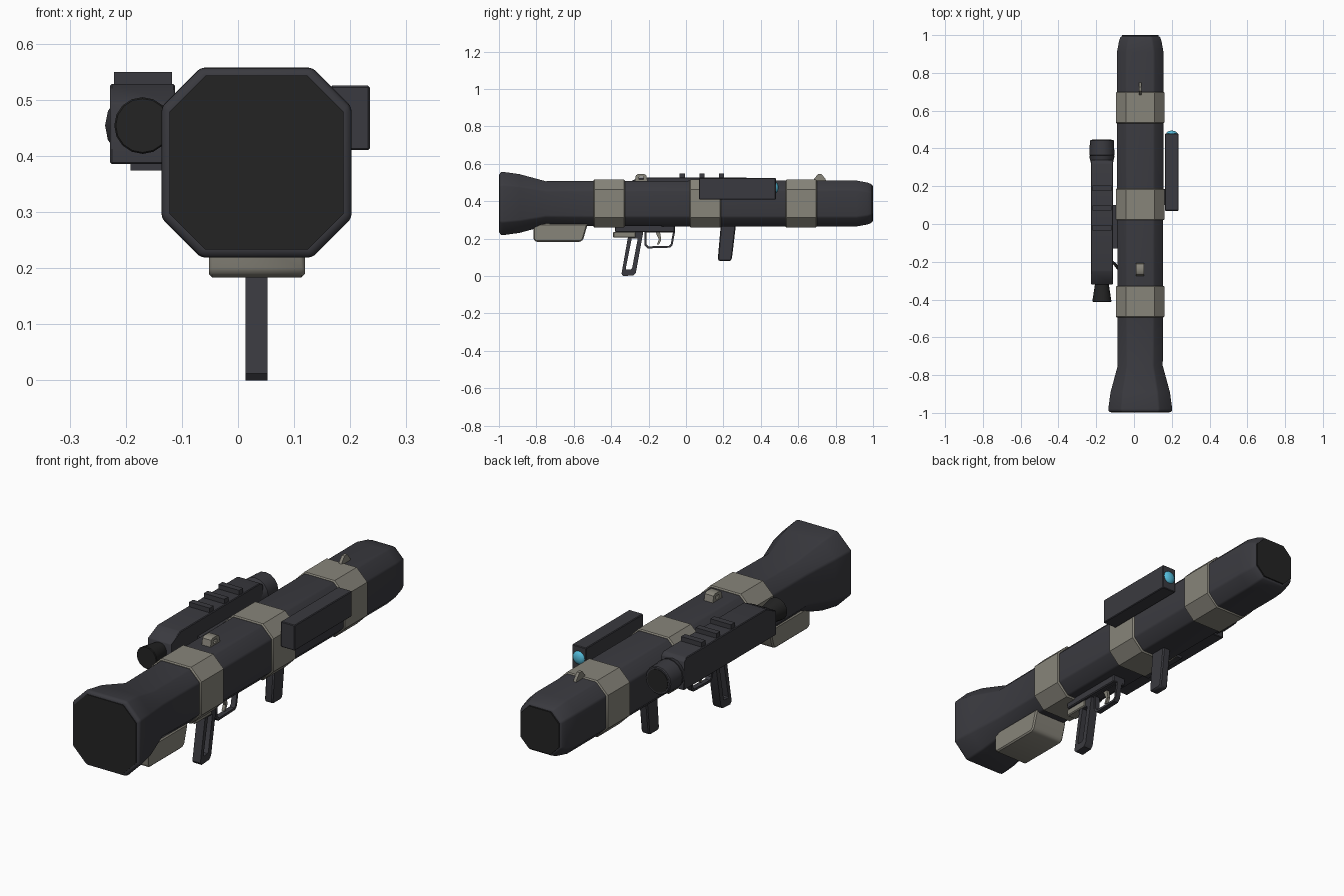
import bpy, bmesh, math
from mathutils import Matrix

if "Cube" in bpy.data.objects:
    bpy.data.objects.remove(bpy.data.objects["Cube"])

CX, CZ = 0.033, 0.388  # tube axis


def material(name, rgb):
    m = bpy.data.materials.new(name)
    m.diffuse_color = (*rgb, 1)
    m.use_nodes = True
    m.node_tree.nodes["Principled BSDF"].inputs["Base Color"].default_value = m.diffuse_color
    return m


BODY = material("charcoal", (0.042, 0.042, 0.050))
BEIGE = material("khaki grey", (0.245, 0.233, 0.195))
BLACK = material("black", (0.017, 0.017, 0.017))
CYAN = material("cyan lens", (0.09, 0.50, 0.70))


def finish(name, bm, mat, bevel=0.0, segments=1):
    bmesh.ops.recalc_face_normals(bm, faces=bm.faces)
    if bevel:
        edges = [e for e in bm.edges if e.is_manifold and e.calc_face_angle(0) > 0.4]
        bmesh.ops.bevel(bm, geom=edges, offset=bevel, segments=segments, profile=0.5,
                        affect='EDGES', clamp_overlap=True)
    me = bpy.data.meshes.new(name)
    bm.to_mesh(me)
    bm.free()
    me.materials.append(mat)
    ob = bpy.data.objects.new(name, me)
    bpy.context.collection.objects.link(ob)
    bpy.ops.object.select_all(action='DESELECT')
    ob.select_set(True)
    bpy.context.view_layer.objects.active = ob
    bpy.ops.object.shade_smooth_by_angle(angle=math.radians(35))
    return ob


def loft(name, sections, mat, bevel=0.0):
    """Octagonal sections along y: (y, half size, corner cut)."""
    bm = bmesh.new()
    rings = []
    for y, h, c in sections:
        f = h - c
        pts = [(f, h), (h, f), (h, -f), (f, -h), (-f, -h), (-h, -f), (-h, f), (-f, h)]
        rings.append([bm.verts.new((CX + px, y, CZ + pz)) for px, pz in pts])
    for a, b in zip(rings, rings[1:]):
        for i in range(8):
            bm.faces.new((a[i], a[(i + 1) % 8], b[(i + 1) % 8], b[i]))
    bm.faces.new(rings[0])
    bm.faces.new(rings[-1])
    return finish(name, bm, mat, bevel, 2)


def profile(name, pts, x0, x1, mat, bevel=0.0, hole=None):
    """Side outline (y, z) extruded from x0 to x1, optionally with a matching hole."""
    bm = bmesh.new()
    n = len(pts)
    ring = lambda x, p: [bm.verts.new((x, y, z)) for y, z in p]
    a, b = ring(x0, pts), ring(x1, pts)
    walls = [(a, b)]
    if hole:
        c, d = ring(x0, hole), ring(x1, hole)
        walls += [(c, d), (a, c), (b, d)]
    else:
        bm.faces.new(a)
        bm.faces.new(b)
    for p, q in walls:
        for i in range(n):
            j = (i + 1) % n
            bm.faces.new((p[i], p[j], q[j], q[i]))
    return finish(name, bm, mat, bevel)


def box(name, x, y, z, mat, bevel=0.0):
    pts = [(y[0], z[0]), (y[1], z[0]), (y[1], z[1]), (y[0], z[1])]
    return profile(name, pts, x[0], x[1], mat, bevel)


def cone(name, x, z, y0, y1, r0, r1, mat, sides=16, bevel=0.0):
    bm = bmesh.new()
    m = Matrix.Translation((x, (y0 + y1) / 2, z)) @ Matrix.Rotation(-math.pi / 2, 4, 'X')
    bmesh.ops.create_cone(bm, cap_ends=True, segments=sides, radius1=r0, radius2=r1,
                          depth=y1 - y0, matrix=m)
    return finish(name, bm, mat, bevel)


# Launch tube with flared front and tapered rear
loft("tube", [(-0.996, 0.163, 0.067), (-0.985, 0.170, 0.070), (-0.89, 0.157, 0.065),
              (-0.75, 0.119, 0.050), (-0.5, 0.121, 0.050), (0.91, 0.123, 0.050),
              (0.97, 0.112, 0.047), (0.994, 0.103, 0.045)], BODY, 0.008)
loft("front_cover", [(-0.999, 0.155, 0.064), (-0.99, 0.155, 0.064)], BLACK)
loft("rear_cover", [(0.98, 0.096, 0.042), (1.0, 0.096, 0.042)], BLACK)
for i, y in enumerate((-0.495, 0.02, 0.532)):
    loft(f"band_{i + 1}", [(y, 0.123, 0.051), (y + 0.005, 0.128, 0.053),
                           (y + 0.163, 0.128, 0.053), (y + 0.168, 0.123, 0.051)], BEIGE)

# Battery housing below the front
profile("lower_housing", [(-0.815, 0.195), (-0.80, 0.183), (-0.565, 0.183), (-0.55, 0.195),
                          (-0.525, 0.28), (-0.815, 0.28)], -0.052, 0.119, BEIGE, 0.006)

# Trigger group and pistol grip
box("receiver", (0.0, 0.066), (-0.38, -0.06), (0.235, 0.272), BODY, 0.004)
box("receiver_block", (0.008, 0.058), (-0.39, -0.27), (0.205, 0.237), BEIGE, 0.004)
profile("pistol_grip", [(-0.345, 0.012), (-0.335, 0.0), (-0.28, 0.004), (-0.268, 0.018),
                        (-0.228, 0.238), (-0.305, 0.238)], 0.013, 0.053, BODY,
        hole=[(-0.322, 0.040), (-0.318, 0.034), (-0.294, 0.036), (-0.288, 0.042),
              (-0.258, 0.200), (-0.290, 0.200)])
profile("trigger_guard", [(-0.222, 0.24), (-0.222, 0.165), (-0.205, 0.148), (-0.085, 0.152),
                          (-0.072, 0.165), (-0.058, 0.24)], 0.021, 0.045, BODY,
        hole=[(-0.211, 0.232), (-0.211, 0.170), (-0.200, 0.159), (-0.090, 0.162),
              (-0.082, 0.170), (-0.070, 0.232)])
profile("trigger", [(-0.165, 0.24), (-0.145, 0.195), (-0.155, 0.170), (-0.145, 0.168),
                    (-0.132, 0.195), (-0.14, 0.24)], 0.026, 0.040, BEIGE)
profile("fore_grip", [(0.17, 0.09), (0.178, 0.08), (0.235, 0.08), (0.245, 0.09),
                      (0.267, 0.275), (0.186, 0.275)], 0.013, 0.053, BODY, 0.005)

# Side aiming module and its lens
box("aiming_module", (0.165, 0.235), (0.07, 0.48), (0.410, 0.525), BODY, 0.003)
box("module_mount", (0.14, 0.17), (0.10, 0.185), (0.425, 0.455), BODY)
bm = bmesh.new()
bmesh.ops.create_uvsphere(bm, u_segments=16, v_segments=10, radius=0.030,
                          matrix=Matrix.Translation((0.2, 0.478, 0.473))
                          @ Matrix.Diagonal((1, 0.55, 1, 1)))
finish("module_lens", bm, CYAN)

# Optical scope on the other side
SX, SZ = -0.170, 0.454
profile("scope_body", [(-0.32, 0.385), (0.34, 0.385), (0.34, 0.515), (0.32, 0.528),
                       (-0.25, 0.528), (-0.32, 0.495)], -0.228, -0.112, BODY, 0.003)
cone("scope_objective", SX, SZ, 0.32, 0.36, 0.058, 0.067, BODY)
cone("scope_objective_tube", SX, SZ, 0.36, 0.445, 0.067, 0.063, BODY, bevel=0.004)
cone("scope_glass", SX, SZ, 0.44, 0.447, 0.052, 0.052, BLACK)
cone("scope_eyepiece", SX, SZ, -0.412, -0.315, 0.051, 0.036, BLACK, bevel=0.003)
for i, y in enumerate((-0.02, 0.085, 0.19)):
    box(f"scope_rib_{i + 1}", (-0.221, -0.118), (y - 0.014, y + 0.014), (0.52, 0.549), BODY)
box("scope_mount", (-0.125, -0.08), (-0.13, 0.10), (0.375, 0.46), BODY)
box("scope_foot", (-0.192, -0.08), (-0.13, 0.10), (0.374, 0.39), BODY)

# Short cable joining the scope and the tube
curve = bpy.data.curves.new("cable", 'CURVE')
curve.dimensions = '3D'
curve.bevel_depth = 0.008
curve.bevel_resolution = 1
sp = curve.splines.new('POLY')
sp.points.add(2)
for p, co in zip(sp.points, ((-0.12, -0.20, 0.43), (-0.103, -0.21, 0.425), (-0.08, -0.24, 0.40))):
    p.co = (*co, 1)
curve.materials.append(BLACK)
bpy.context.collection.objects.link(bpy.data.objects.new("cable", curve))

# Iron sights on top
profile("near_sight", [(-0.275, 0.505), (-0.205, 0.505), (-0.212, 0.538), (-0.222, 0.545),
                       (-0.258, 0.545), (-0.268, 0.538)], 0.010, 0.054, BEIGE,
        hole=[(-0.252, 0.516), (-0.228, 0.516), (-0.228, 0.528), (-0.232, 0.532),
              (-0.248, 0.532), (-0.252, 0.528)])
profile("far_sight", [(0.68, 0.505), (0.75, 0.505), (0.745, 0.52), (0.725, 0.545),
                      (0.705, 0.545), (0.685, 0.52)], 0.026, 0.040, BEIGE)
